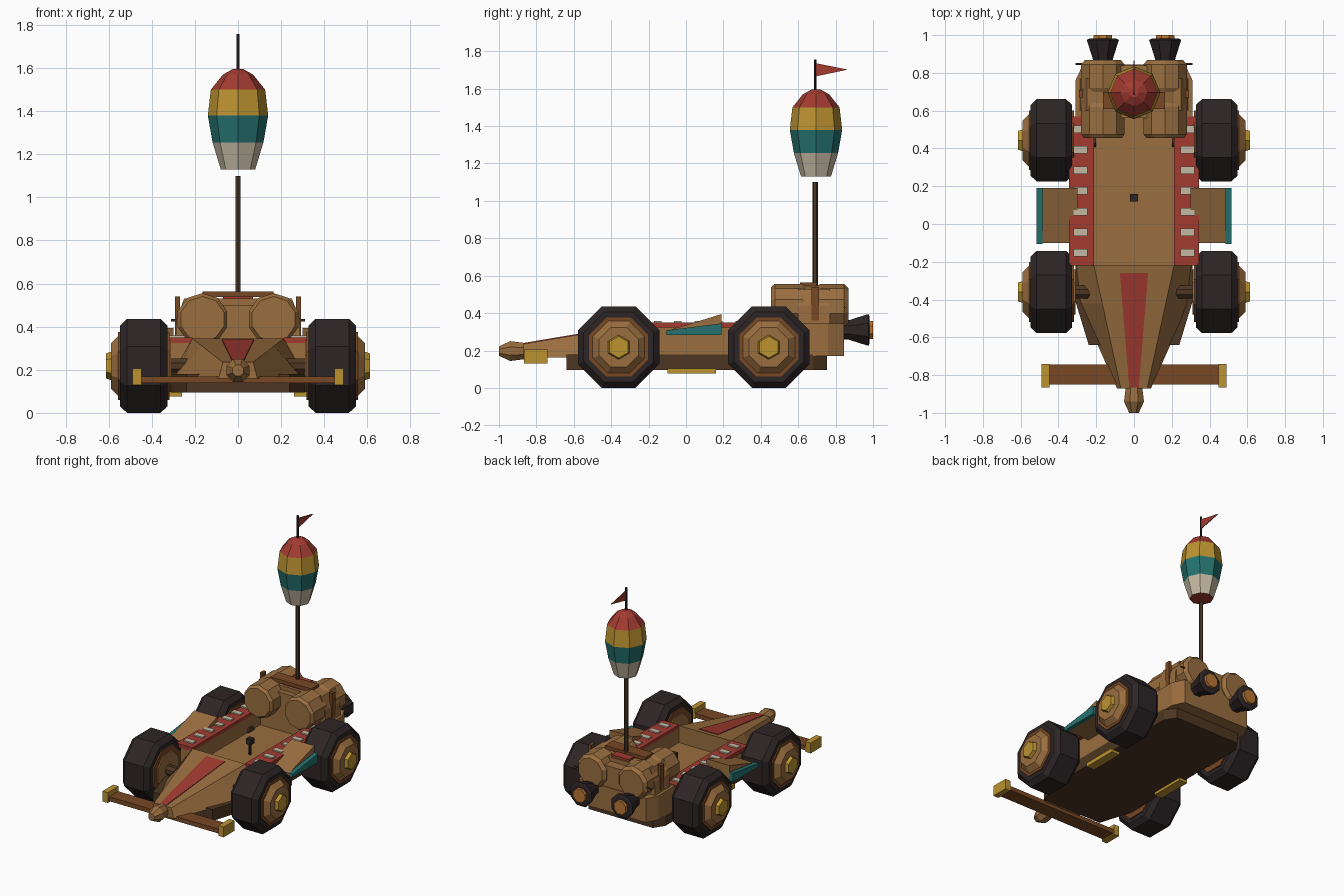
import bpy, bmesh, math
from mathutils import Vector

if "Cube" in bpy.data.objects:
    bpy.data.objects.remove(bpy.data.objects["Cube"])


def paint(name, *rgb):
    mat = bpy.data.materials.new(name)
    mat.use_nodes = True
    mat.diffuse_color = (*rgb, 1)
    mat.node_tree.nodes["Principled BSDF"].inputs["Base Color"].default_value = (*rgb, 1)
    return mat


wood = paint("wood", .32, .155, .05)
dark_wood = paint("dark wood", .075, .037, .016)
red_wood = paint("reddish wood", .19, .065, .018)
red = paint("red", .36, .043, .03)
gold = paint("gold", .50, .29, .03)
teal = paint("teal", .018, .17, .16)
cream = paint("cream", .55, .48, .36)
rubber = paint("rubber", .026, .018, .019)
orange = paint("orange", .48, .18, .035)


def loft(name, mats, rings, rule=None):
    """Skin a closed solid over rings of points; rule picks a material per face centre."""
    bm = bmesh.new()
    loops = [[bm.verts.new(p) for p in ring] for ring in rings]
    n = len(loops[0])
    for a, b in zip(loops, loops[1:]):
        for i in range(n):
            j = (i + 1) % n
            bm.faces.new((a[i], a[j], b[j], b[i]))
    bm.faces.new(loops[0])
    bm.faces.new(loops[-1])
    bmesh.ops.recalc_face_normals(bm, faces=bm.faces)
    if rule:
        for f in bm.faces:
            f.material_index = rule(f.calc_center_median())
    mesh = bpy.data.meshes.new(name)
    bm.to_mesh(mesh)
    bm.free()
    for m in mats if isinstance(mats, list) else [mats]:
        mesh.materials.append(m)
    obj = bpy.data.objects.new(name, mesh)
    bpy.context.collection.objects.link(obj)
    return obj


def place(axis, u, v, h):
    return Vector({"X": (h, u, v), "Y": (u, h, v), "Z": (u, v, h)}[axis])


def extrude(name, mat, outline, axis, a, b):
    return loft(name, mat, [[place(axis, u, v, h) for u, v in outline] for h in (a, b)])


def box(name, mat, x, y, z):
    return extrude(name, mat, [(x[0], y[0]), (x[1], y[0]), (x[1], y[1]), (x[0], y[1])], "Z", *z)


def lathe(name, mats, axis, centre, profile, n=8, flat=True, rule=None):
    """Facetted solid of (position, radius) pairs; flat puts flats instead of corners on the axes."""
    turn, grow = (math.pi / n, 1 / math.cos(math.pi / n)) if flat else (0, 1)
    rings = []
    for h, r in profile:
        angles = [turn + math.tau * i / n for i in range(n)]
        rings.append([place(axis, centre[0] + r * grow * math.cos(t),
                            centre[1] + r * grow * math.sin(t), h) for t in angles])
    return loft(name, mats, rings, rule)


def both(half):
    """Full symmetric outline from its +x half, listed front to back."""
    return half + [(-x, y) for x, y in reversed(half)]


# Chassis and tub
extrude("underside_slab", dark_wood, both([(.24, -.64), (.31, -.41), (.31, .68), (.26, .755)]), "Z", .095, .18)
box("cockpit_floor", wood, (-.22, .22), (-.22, .58), (.17, .22))
extrude("rear_hull", wood, both([(.31, .56), (.31, .76), (.27, .845)]), "Z", .17, .345)


# Nose with sloping sides
def nose_ring(y, low, z0, high, z1):
    return [(-low, y, z0), (low, y, z0), (high, y, z1), (-high, y, z1)]


loft("nose", wood, [nose_ring(-.22, .31, .17, .212, .345), nose_ring(-.42, .29, .167, .168, .311),
                    nose_ring(-.87, .09, .16, .07, .235)])
loft("nose_stripe", red, [nose_ring(-.26, .075, .334, .075, .343), nose_ring(-.865, .025, .232, .025, .241)])
lathe("nose_tip", wood, "Y", (0, .197), [(-.86, .043), (-.94, .053), (-1, .025)])

# Front bumper
box("bumper_beam", red_wood, (-.46, .46), (-.85, -.745), (.138, .17))

# Steering column
lathe("steering_column", rubber, "Z", (0, .14), [(.21, .008), (.31, .008)], 6)
box("steering_block", rubber, (-.02, .02), (.12, .16), (.30, .34))

# Parts repeated on both sides
for side, s in (("left", 1), ("right", -1)):
    def sided(a, b):
        return tuple(sorted((s * a, s * b)))

    box(side + "_tub_wall", wood, sided(.212, .31), (-.22, .57), (.17, .325))
    box(side + "_rail", red, sided(.212, .345), (-.22, .57), (.322, .35))
    for i in range(7):
        y = -.152 + .109 * i
        box(f"{side}_rail_dash_{i + 1}", cream, sided(.245, .32), (y - .02, y + .02), (.35, .359))
    box(side + "_step", gold, sided(.26, .325), (-.1, .16), (.076, .105))
    box(side + "_bumper_end", gold, sided(.447, .49), (-.865, -.74), (.13, .205))

    # Side wing with a coloured outer strip
    extrude(side + "_wing", wood, [(-.1, .285), (.19, .285), (.19, .395), (-.1, .305)], "X", s * .3, s * .485)
    extrude(side + "_wing_strip", teal, [(-.105, .283), (.19, .283), (.19, .345), (-.105, .308)],
            "X", s * .485, s * .515)

    # Wheels
    for end, y in (("front", -.36), ("rear", .443)):
        def wheel(part, mat, profile, n=8, flat=True):
            lathe(f"{end}_{side}_{part}", mat, "X", (y, .218), [(s * h, r) for h, r in profile], n, flat)

        wheel("tire", rubber, [(.327, .187), (.36, .218), (.515, .218), (.548, .187)])
        wheel("rim", red_wood, [(.318, .158), (.556, .158)])
        wheel("hub", wood, [(.31, .12), (.553, .142), (.59, .105)])
        wheel("hub_cap", gold, [(.58, .06), (.613, .05)], 6)
        wheel("axle", dark_wood, [(.2, .035), (.33, .035)])

    # Engine barrel, nozzle and side pipe
    x = s * .165
    lathe(side + "_engine_barrel", wood, "Y", (x, .435),
          [(.455, .1), (.475, .115), (.62, .115), (.64, .105), (.7, .105), (.72, .115), (.845, .115), (.868, .095)], 10)
    lathe(side + "_nozzle", rubber, "Y", (x, .31), [(.84, .05), (.87, .052), (.975, .085), (.982, .07)])
    lathe(side + "_nozzle_core", orange, "Y", (x, .31), [(.95, .052), (1, .048)])
    lathe(side + "_crossbar", dark_wood, "X", (.848, .43), [(s * .2, .005), (s * .31, .005)], 6)

# Engine cowl and mast mount
extrude("engine_cowl", wood, both([(.29, .34), (.285, .44), (.25, .53)]), "Y", .6, .77)
box("engine_bridge", wood, (-.1, .1), (.56, .84), (.34, .5))
box("mast_base", red, (-.07, .07), (.62, .76), (.52, .545))
box("top_beam", red_wood, (-.165, .165), (.61, .70), (.538, .564))
for s in (-1, 1):
    box("beam_strap", red_wood, sorted((s * .27, s * .292)), (.67, .71), (.36, .54))

# Mast, lantern balloon, pole and pennant
lathe("mast", dark_wood, "Z", (0, .69), [(.53, .0125), (1.1, .0125)], 6)


def band(c):
    return 3 if c.z < 1.14 else sum(c.z > level for level in (1.255, 1.38, 1.5))


lathe("balloon", [cream, teal, gold, red], "Z", (0, .695),
      [(1.13, .08), (1.255, .118), (1.38, .14), (1.5, .126), (1.57, .07), (1.595, .025)], flat=False, rule=band)
lathe("pole", rubber, "Z", (0, .69), [(1.58, .006), (1.757, .006)], 6)
extrude("pennant", red, [(.69, 1.665), (.69, 1.737), (.865, 1.702)], "X", -.003, .003)
